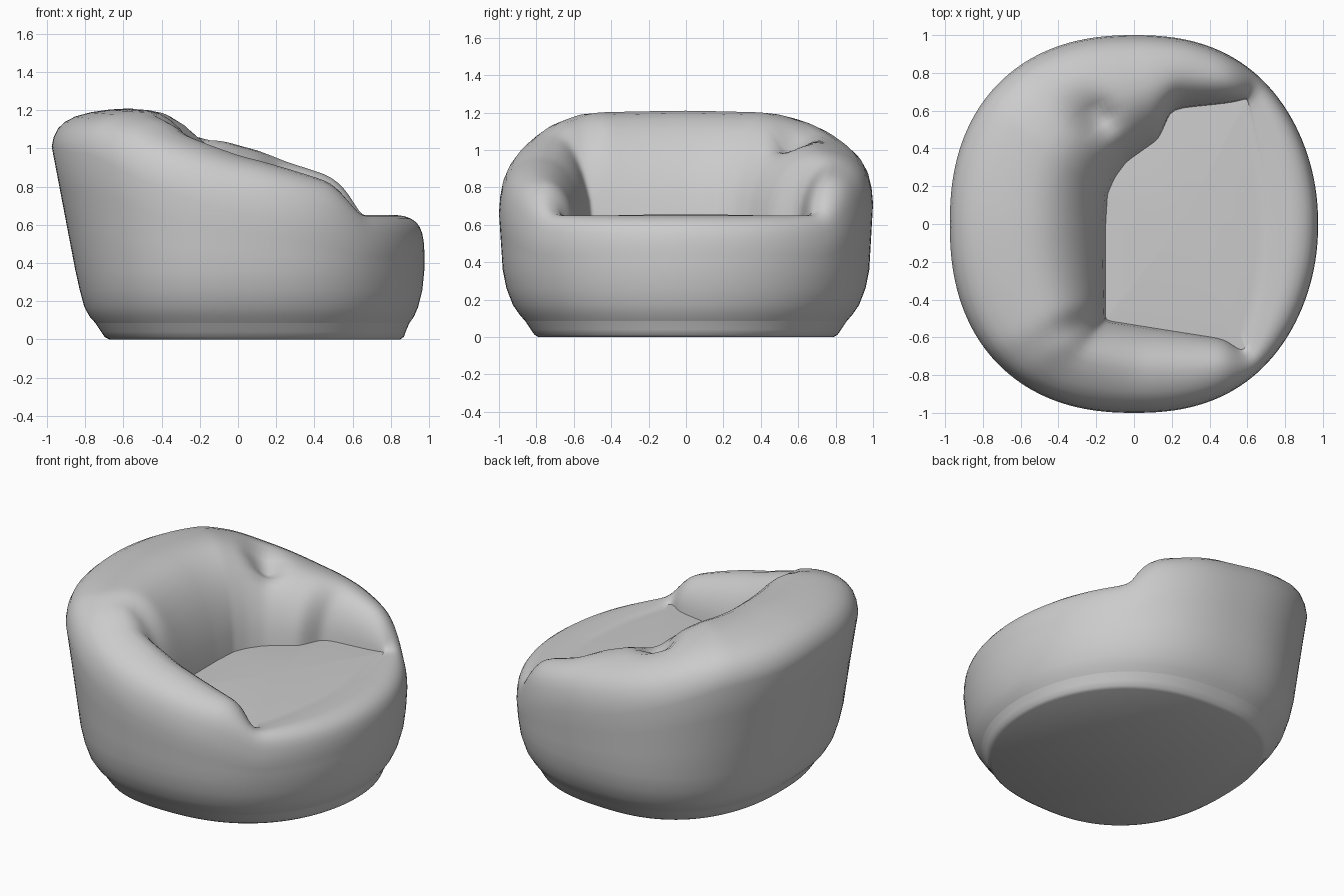
import bpy, bmesh, math

cube = bpy.data.objects.get("Cube")
if cube:
    bpy.data.objects.remove(cube)

grey = bpy.data.materials.new("soft_grey_fabric")
grey.use_nodes = True
colour = (0.6, 0.6, 0.6, 1)
grey.diffuse_color = colour
grey.node_tree.nodes["Principled BSDF"].inputs["Base Color"].default_value = colour

STEPS = 144
SEAT = 0.64

# Stations round the chair: angle, inner edge x, inner edge y, crest height, rounding depth
right = [(0, .70, 0, .65, .18), (25, .67, .34, .65, .18), (49, .59, .67, .65, .18),
         (54, .56, .67, .72, .22), (62, .48, .61, .82, .27), (90, .10, .55, .95, .29),
         (115, -.15, .51, 1.08, .27), (127, -.15, .46, 1.15, .25), (140, -.15, .36, 1.2, .23),
         (180, -.15, 0, 1.21, .2)]
left = [(0, .70, 0, .65, .18), (25, .67, .34, .65, .18), (49, .60, .67, .65, .18),
        (54, .59, .66, .74, .22), (62, .50, .64, .85, .27), (75, .20, .61, .93, .28),
        (90, .13, .45, 1.0, .29), (115, -.04, .33, 1.10, .26), (127, -.1, .25, 1.16, .25),
        (140, -.14, .16, 1.2, .23), (180, -.15, 0, 1.21, .2)]


def lookup(table, a):
    for p, q in zip(table, table[1:]):
        if a <= q[0]:
            f = (a - p[0]) / (q[0] - p[0])
            return [u + (v - u) * f for u, v in zip(p[1:], q[1:])]
    return list(table[-1][1:])


def outline(t, front=1, back=1, side=1):
    # rounder at the front, squarer at the sides and back
    c, s = math.cos(t), math.sin(t)
    k = c * c * (front if c > 0 else back) + s * s * side
    e = 2 / (2.3 - .2 * max(0, c) ** 2)
    return (.975 * k * math.copysign(abs(c) ** e, c), k * math.copysign(abs(s) ** e, s))


def station_ring():
    rows = []
    for i in range(STEPS):
        a = i * 360 / STEPS
        mirror = a > 180
        row = lookup(right if mirror else left, 360 - a if mirror else a)
        if mirror:
            row[1] = -row[1]
        rows.append(row)
    # round off the corners between stations
    for _ in range(2):
        rows = [[(rows[i - 1][j] + 2 * rows[i][j] + rows[(i + 1) % STEPS][j]) / 4
                 for j in range(4)] for i in range(STEPS)]
    return rows


def loft(name, rings, tip=None, cap_bottom=False):
    bm = bmesh.new()
    loops = [[bm.verts.new(p) for p in ring] for ring in rings]
    for low, high in zip(loops, loops[1:]):
        for i in range(STEPS):
            j = (i + 1) % STEPS
            bm.faces.new((low[i], low[j], high[j], high[i]))
    if tip:
        v = bm.verts.new(tip)
        for i in range(STEPS):
            bm.faces.new((loops[-1][i], loops[-1][(i + 1) % STEPS], v))
    if cap_bottom:
        bm.faces.new(loops[0][::-1])
    mesh = bpy.data.meshes.new(name)
    bm.to_mesh(mesh)
    bm.free()
    ob = bpy.data.objects.new(name, mesh)
    bpy.context.collection.objects.link(ob)
    mesh.materials.append(grey)
    bpy.ops.object.select_all(action='DESELECT')
    ob.select_set(True)
    bpy.context.view_layer.objects.active = ob
    bpy.ops.object.shade_smooth_by_angle(angle=math.radians(50))


def dimple(p):
    # tucked folds where the arms meet the back
    x, y, z = p
    if z > .75:
        z -= .11 * math.exp(-((x + .2) ** 2 / .012 + (y - .57) ** 2 / .008))
        z -= .04 * math.exp(-((x + .28) ** 2 / .02 + (y + .54) ** 2 / .005))
    return (x, y, z)


angles = [2 * math.pi * i / STEPS for i in range(STEPS)]
rows = station_ring()
rings = []

# Outer wall: height, then front, back and side scale
for z, f, b, s in [(.085, .92, .765, .86), (.12, .945, .797, .89), (.17, .967, .825, .925),
                   (.26, .99, .85, .96), (.36, 1, .873, .98)]:
    rings.append([(*outline(t, f, b, s), z) for t in angles])
for f in (.33, .67):
    rings.append([(*outline(t, 1, .873 + .127 * f, .98 + .02 * f), .36 + (r[2] - r[3] - .36) * f)
                  for t, r in zip(angles, rows)])


def upper_ring(s, height):
    # ring a fraction s of the way from the outline to the inner edge
    ring = []
    for t, (qx, qy, h, d) in zip(angles, rows):
        x, y = outline(t)
        ring.append(dimple((x + (qx - x) * s, y + (qy - y) * s, height(h, d))))
    return ring


# Rounded outer shoulder up to the crest
for s, drop in [(0, 1), (.012, .75), (.04, .52), (.085, .35), (.15, .21), (.25, .1), (.37, .03), (.5, 0)]:
    rings.append(upper_ring(s, lambda h, d: h - d * drop))

# Inner slope down to the seat
for s, drop in [(.6, .025), (.68, .08), (.76, .17), (.83, .29), (.89, .43), (.94, .6), (.98, .8), (1, 1)]:
    rings.append(upper_ring(s, lambda h, d: h - (h - SEAT) * drop))

# Softly crowned seat
for k, z in [(.9, .643), (.6, .65), (.3, .654)]:
    rings.append([(.25 + (r[0] - .25) * k, r[1] * k, z) for r in rows])
loft("upholstered_body", rings, tip=(.25, 0, .655))

# Tapered foot that runs into the body
foot = [(0, .87, .69, .79), (.012, .89, .715, .81), (.04, .9, .735, .83), (.085, .92, .765, .86)]
loft("base_foot", [[(*outline(t, f, b, s), z) for t in angles] for z, f, b, s in foot],
     cap_bottom=True)
